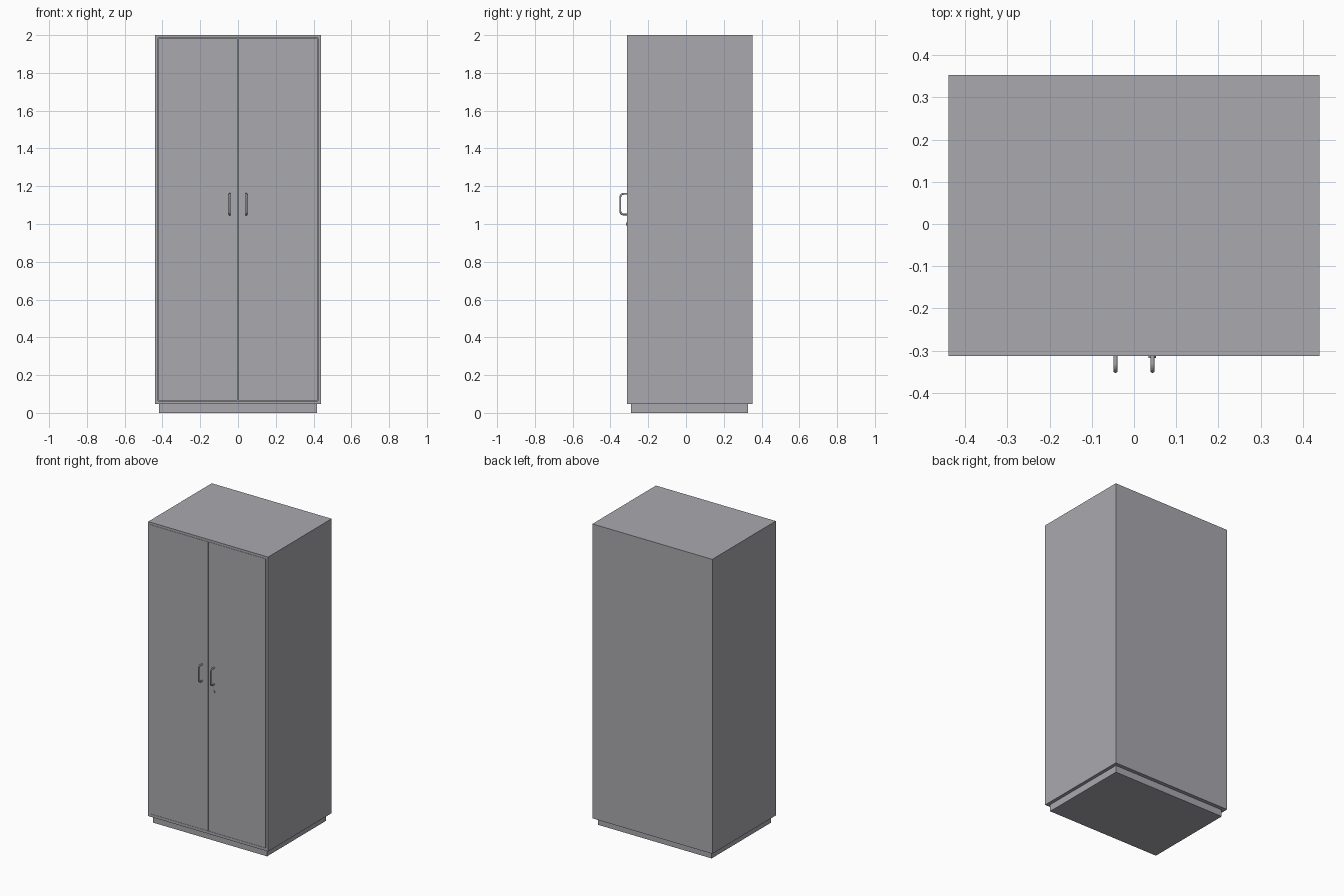
import bpy, bmesh, math
from mathutils import Matrix, Vector

if "Cube" in bpy.data.objects:
    bpy.data.objects.remove(bpy.data.objects["Cube"])

grey = bpy.data.materials.new("cabinet grey")
grey.diffuse_color = (0.40, 0.40, 0.43, 1)
grey.use_nodes = True
grey.node_tree.nodes["Principled BSDF"].inputs["Base Color"].default_value = grey.diffuse_color

W, YF, YB = 0.44, -0.313, 0.353      # half width, front and back planes
Z0, Z1, Z2, Z3 = 0.046, 0.064, 1.984, 2.0  # heights of base panel and top panel
T = 0.016                            # board thickness


def add(name, bm):
    me = bpy.data.meshes.new(name)
    bm.to_mesh(me)
    bm.free()
    me.materials.append(grey)
    ob = bpy.data.objects.new(name, me)
    bpy.context.collection.objects.link(ob)
    return ob


def box(name, x0, x1, y0, y1, z0, z1):
    bm = bmesh.new()
    bmesh.ops.create_cube(bm, size=1)
    for v in bm.verts:
        v.co = Vector(((x0 + x1) / 2 + v.co.x * (x1 - x0),
                       (y0 + y1) / 2 + v.co.y * (y1 - y0),
                       (z0 + z1) / 2 + v.co.z * (z1 - z0)))
    return add(name, bm)


def handle(name, x):
    # U-shaped round bar with filleted corners
    r, f, y0, y1, za, zb = 0.005, 0.018, YF + 0.002, -0.348, 1.05, 1.16
    pts = [(x, y0, za)]
    for zc, a0 in ((za + f, -90), (zb - f, -180)):
        for i in range(9):
            a = math.radians(a0 - 90 * i / 8)
            pts.append((x, y1 + f + f * math.cos(a), zc + f * math.sin(a)))
    pts.append((x, y0, zb))
    cu = bpy.data.curves.new(name, 'CURVE')
    cu.dimensions = '3D'
    cu.bevel_depth = r
    cu.bevel_resolution = 4
    cu.use_fill_caps = True
    sp = cu.splines.new('POLY')
    sp.points.add(len(pts) - 1)
    for p, c in zip(sp.points, pts):
        p.co = (*c, 1)
    cu.materials.append(grey)
    ob = bpy.data.objects.new(name, cu)
    bpy.context.collection.objects.link(ob)
    smooth(ob, True)


def smooth(ob, convert=False):
    bpy.ops.object.select_all(action='DESELECT')
    ob.select_set(True)
    bpy.context.view_layer.objects.active = ob
    if convert:
        bpy.ops.object.convert(target='MESH')
    bpy.ops.object.shade_smooth_by_angle(angle=math.radians(40))


# Carcass
box("plinth", -0.418, 0.418, -0.292, 0.328, 0, Z0)
box("bottom_panel", -W, W, YF, YB, Z0, Z1)
box("top_panel", -W, W, YF, YB, Z2, Z3)
box("back_panel", -W + T, W - T, YB - T, YB, Z1, Z2)

# Sides, doors and handles, mirrored left and right
for side, s in (("left", -1), ("right", 1)):
    a, b = sorted((s * (W - T), s * W))
    box(side + "_side_panel", a, b, YF, YB, Z1, Z2)
    a, b = sorted((s * 0.0015, s * (W - T - 0.002)))
    box(side + "_door", a, b, YF, YF + T, Z1 + 0.001, Z2 - 0.001)
    handle(side + "_handle", s * 0.044)

# Lock on the right door
bm = bmesh.new()
bmesh.ops.create_cone(bm, cap_ends=True, segments=32, radius1=0.009, radius2=0.009, depth=0.006,
                      matrix=Matrix.Translation((0.043, YF - 0.002, 1.0)) @ Matrix.Rotation(math.pi / 2, 4, 'X'))
smooth(add("lock", bm))
box("lock_slot", 0.042, 0.044, YF - 0.0055, YF - 0.004, 0.996, 1.004)
